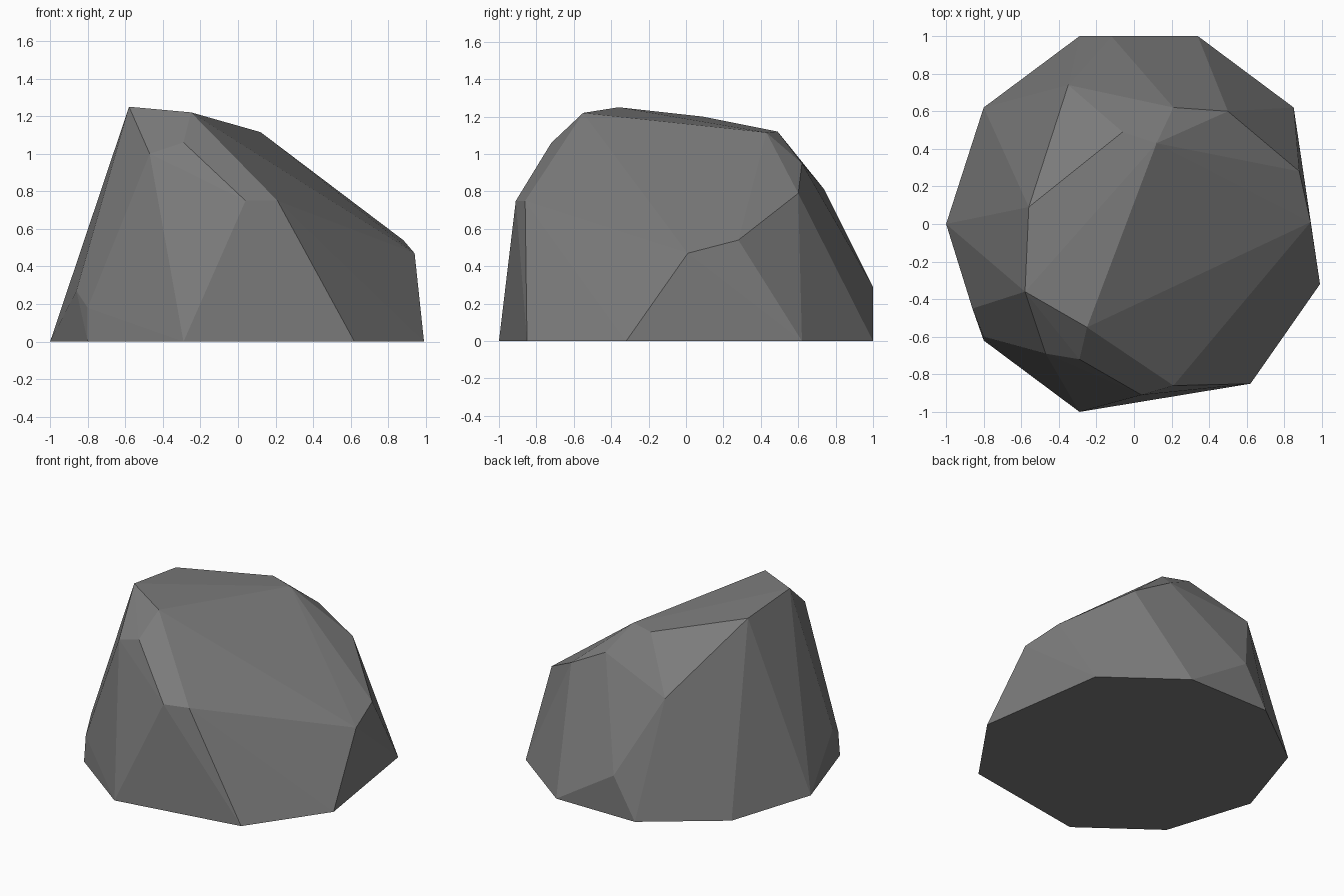
import bpy
import bmesh
import math

# Remove the default object if the scene has it
default_object = bpy.data.objects.get("Cube")
if default_object:
    bpy.data.objects.remove(default_object, do_unlink=True)


def make_material(name, colour):
    """One flat colour, shown in the viewport and in renders."""
    material = bpy.data.materials.new(name)
    material.use_nodes = True
    material.diffuse_color = colour
    shader = next(node for node in material.node_tree.nodes
                  if node.type == "BSDF_PRINCIPLED")
    shader.inputs["Base Color"].default_value = colour
    shader.inputs["Roughness"].default_value = 0.9
    return material


def make_hull(name, corners, material):
    """Wrap a faceted convex solid around the corners and merge flat facets."""
    bm = bmesh.new()
    for corner in corners:
        bm.verts.new(corner)
    hull = bmesh.ops.convex_hull(bm, input=bm.verts[:])
    unused = [item for item in hull["geom_interior"]
              if isinstance(item, bmesh.types.BMVert)]
    bmesh.ops.delete(bm, geom=unused, context="VERTS")
    bmesh.ops.dissolve_limit(bm, angle_limit=math.radians(2),
                             verts=bm.verts[:], edges=bm.edges[:])
    bmesh.ops.recalc_face_normals(bm, faces=bm.faces[:])
    for face in bm.faces:
        face.smooth = False
    mesh = bpy.data.meshes.new(name)
    bm.to_mesh(mesh)
    bm.free()
    mesh.materials.append(material)
    rock = bpy.data.objects.new(name, mesh)
    bpy.context.scene.collection.objects.link(rock)
    return rock


# Footprint on the ground
footprint = [(-1, 0), (-.8, -.62), (-.29, -1), (.62, -.85), (.99, -.32),
             (.85, .62), (.34, 1), (-.29, 1), (-.8, .62)]

# Ridge along the top of the rock
ridge = [(-.58, -.36, 1.25), (-.25, -.55, 1.22), (-.56, .09, 1.2),
         (-.06, .49, 1.12), (.12, .43, 1.115)]

# Chipped corners on the front
front_chips = [(-.29, -.72, 1.06), (-.47, -.69, 1), (.04, -.91, .75),
               (.21, -.86, .75), (-.86, -.45, .27), (-.8, -.6, .18)]

# Chipped corners on the back and the low sloping side
back_chips = [(-.35, .74, .81), (.21, .62, .95), (.5, .6, .79),
              (.88, .28, .54), (.94, .01, .47), (-.12, 1, .29)]

stone_grey = make_material("stone grey", (.2, .2, .2, 1))
base = [(x, y, 0) for x, y in footprint]
make_hull("rock", base + ridge + front_chips + back_chips, stone_grey)
